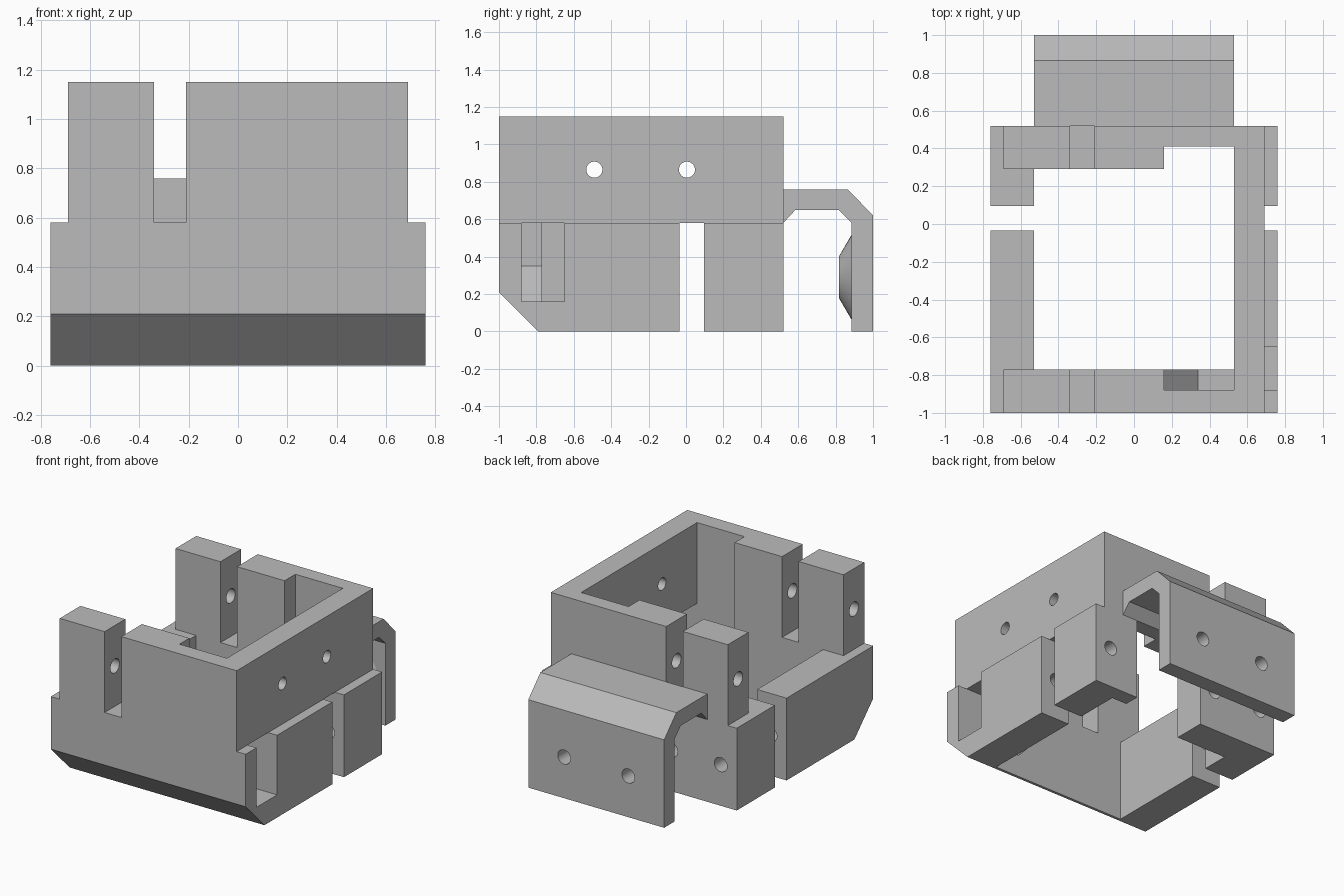
import bpy, bmesh, math
from mathutils import Vector, Matrix

if "Cube" in bpy.data.objects:
    bpy.data.objects.remove(bpy.data.objects["Cube"])

grey = bpy.data.materials.new("plain_grey")
grey.diffuse_color = (0.5, 0.5, 0.5, 1)
grey.use_nodes = True
grey.node_tree.nodes["Principled BSDF"].inputs["Base Color"].default_value = grey.diffuse_color


def finish(name, bm):
    bmesh.ops.recalc_face_normals(bm, faces=bm.faces[:])
    me = bpy.data.meshes.new(name)
    bm.to_mesh(me)
    bm.free()
    me.materials.append(grey)
    ob = bpy.data.objects.new(name, me)
    bpy.context.collection.objects.link(ob)
    return ob


def prism(name, pts, axis, a, b):
    """Extrude a profile along x (y,z points) or along y (x,z points)."""
    bm = bmesh.new()
    place = (lambda p: (a, p[0], p[1])) if axis == "x" else (lambda p: (p[0], a, p[1]))
    face = bm.faces.new([bm.verts.new(place(p)) for p in pts])
    new = bmesh.ops.extrude_face_region(bm, geom=[face])["geom"]
    step = Vector((b - a, 0, 0)) if axis == "x" else Vector((0, b - a, 0))
    bmesh.ops.translate(bm, vec=step, verts=[v for v in new if isinstance(v, bmesh.types.BMVert)])
    return finish(name, bm)


def box(name, x0, x1, y0, y1, z0, z1):
    return prism(name, [(y0, z0), (y1, z0), (y1, z1), (y0, z1)], "x", x0, x1)


def rod(name, axis, start, length, r1, r2=None):
    """Cylinder or cone from a start point along +x or +y."""
    bm = bmesh.new()
    bmesh.ops.create_cone(bm, cap_ends=True, segments=32, radius1=r1,
                          radius2=r1 if r2 is None else r2, depth=length)
    bmesh.ops.translate(bm, vec=(0, 0, length / 2), verts=bm.verts)
    rot = Matrix.Rotation(math.pi / 2, 3, "Y") if axis == "x" else Matrix.Rotation(-math.pi / 2, 3, "X")
    bmesh.ops.rotate(bm, matrix=rot, verts=bm.verts)
    bmesh.ops.translate(bm, vec=start, verts=bm.verts)
    return finish(name, bm)


def combine(target, tool, op="DIFFERENCE"):
    mod = target.modifiers.new("bool", "BOOLEAN")
    mod.operation, mod.solver, mod.object = op, "EXACT", tool
    bpy.context.view_layer.objects.active = target
    bpy.ops.object.modifier_apply(modifier=mod.name)
    bpy.data.objects.remove(tool)


# Frame: chamfered wide base with a narrower upper part
MID, TOP = 0.58, 1.15
frame = prism("frame", [(-1, 0.21), (-0.79, 0), (0.52, 0), (0.52, MID), (-1, MID)], "x", -0.76, 0.76)
combine(frame, box("upper", -0.69, 0.69, -1, 0.52, 0.4, TOP), "UNION")

cuts = [
    (-0.53, 0.53, -0.77, 0.29, -0.1, 1.3),     # main well
    (0.16, 0.53, 0.0, 0.41, -0.1, 1.3),        # rear recess of the well
    (-0.9, -0.4, -0.77, 0.29, MID, 1.3),       # open upper left side
    (-0.34, -0.21, -1.1, 0.6, MID, 1.3),       # slots in front and rear walls
    (-0.9, 0.9, -0.035, 0.095, -0.1, MID),     # slots in both side walls
    (0.4, 0.9, -0.88, -0.65, 0.16, MID),       # right side pocket
    (-0.13, 0.41, 0.2, 0.6, -0.1, MID),        # rear lower opening
]
for c in cuts:
    combine(frame, box("cutter", *c))

# Ramped pocket behind the front wall
combine(frame, prism("cutter", [(0.16, 1.3), (0.16, 0.35), (0.34, 0.16), (0.53, 0.16), (0.53, 1.3)],
                     "y", -0.88, -0.7))

# Screw holes: right wall, front and rear posts, lower side walls and rear block
HOLE = 0.043
for y in (-0.49, 0.005):
    combine(frame, rod("cutter", "x", (0.4, y, 0.865), 0.5, HOLE))
for y in (-0.885, 0.405):
    combine(frame, rod("cutter", "x", (-0.9, y, 0.865), 1.05, 0.05))
for x in (-0.635, 0.635):
    combine(frame, rod("cutter", "y", (x, -0.3, 0.29), 0.95, 0.05))
combine(frame, rod("cutter", "y", (-0.25, 0.2, 0.29), 0.4, 0.05))

# Rear hook with two conical bosses and screw holes
hook = prism("rear_hook", [(0.52, 0.76), (0.865, 0.76), (1, 0.62), (1, 0), (0.885, 0), (0.885, 0.58),
                           (0.815, 0.65), (0.585, 0.65), (0.52, 0.58)], "x", -0.53, 0.53)
for x in (-0.25, 0.25):
    combine(hook, rod("boss", "y", (x, 0.817, 0.29), 0.07, 0.11, 0.23), "UNION")
    combine(hook, rod("cutter", "y", (x, 0.7, 0.29), 0.5, 0.05))

# Smooth round surfaces, keep edges sharp
for ob in (frame, hook):
    bpy.ops.object.select_all(action="DESELECT")
    ob.select_set(True)
    bpy.context.view_layer.objects.active = ob
    bpy.ops.object.shade_smooth_by_angle(angle=math.radians(25))
